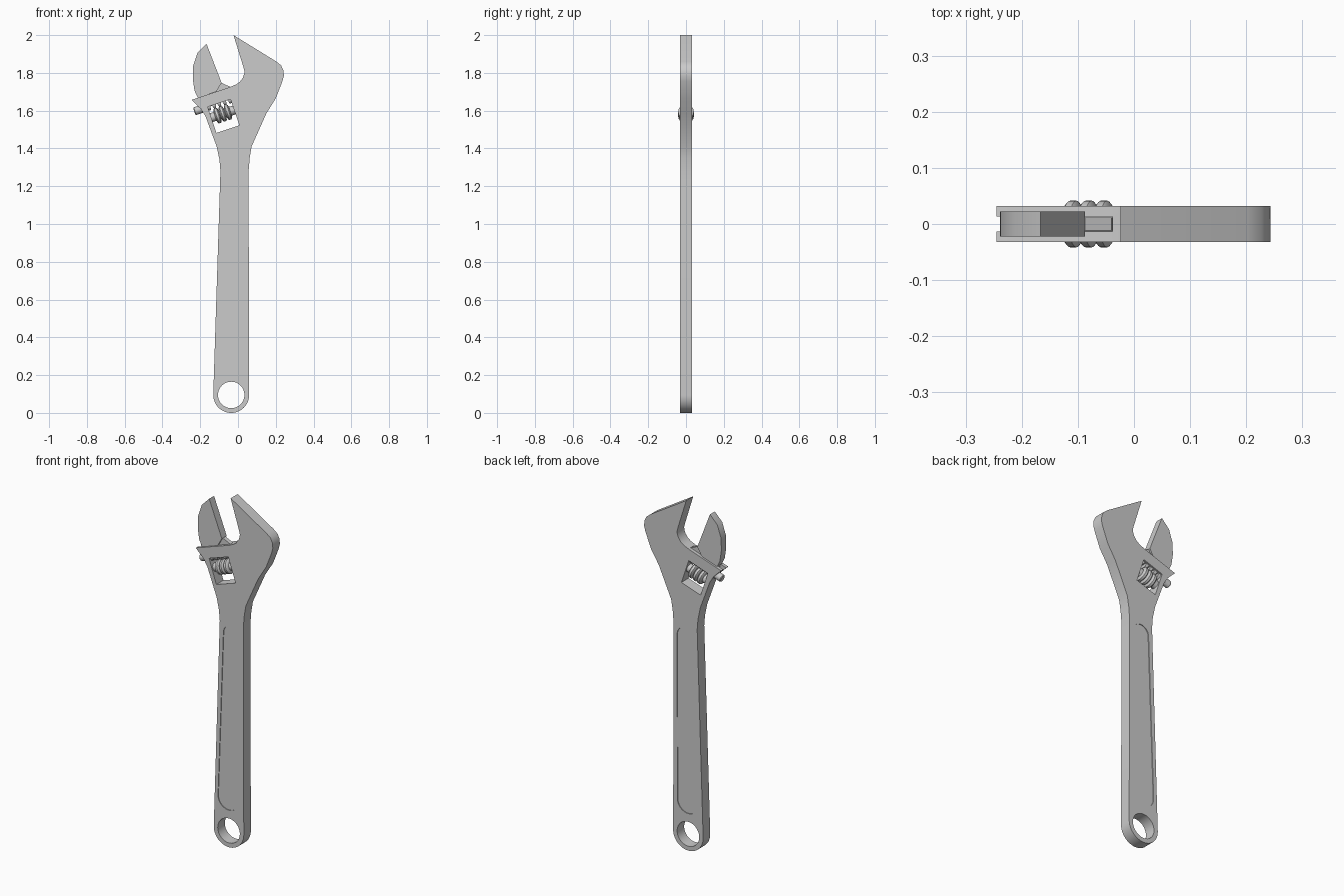
import bpy, bmesh
from math import pi, sin, cos, radians
from mathutils import Matrix

if "Cube" in bpy.data.objects:
    bpy.data.objects.remove(bpy.data.objects["Cube"])

# Slanted frame of the adjusting mechanism: local x = slide direction, local z = up
SLANT = Matrix.Translation((-0.10, 0, 1.64)) @ Matrix.Rotation(radians(-18.5), 4, 'Y')
FLAT = Matrix.Identity(4)


def finish(bm, name, matrix):
    bmesh.ops.transform(bm, matrix=matrix, verts=bm.verts)
    bmesh.ops.recalc_face_normals(bm, faces=bm.faces)
    me = bpy.data.meshes.new(name)
    bm.to_mesh(me)
    bm.free()
    ob = bpy.data.objects.new(name, me)
    bpy.context.collection.objects.link(ob)
    return ob


def prism(name, pts, y0, y1, matrix=FLAT):
    """Extrude an x-z outline from y0 to y1."""
    bm = bmesh.new()
    face = bm.faces.new([bm.verts.new((x, y0, z)) for x, z in pts])
    new = bmesh.ops.extrude_face_region(bm, geom=[face])['geom']
    verts = [g for g in new if isinstance(g, bmesh.types.BMVert)]
    bmesh.ops.translate(bm, vec=(0, y1 - y0, 0), verts=verts)
    return finish(bm, name, matrix)


def lathe_x(name, profile, z, n=32, matrix=SLANT):
    """Spin (x, radius) points around an axis along local x at height z."""
    bm = bmesh.new()
    rings = [[bm.verts.new((x, r * cos(2 * pi * i / n), z + r * sin(2 * pi * i / n)))
              for i in range(n)] for x, r in profile]
    for a, b in zip(rings, rings[1:]):
        for i in range(n):
            j = (i + 1) % n
            bm.faces.new((a[i], a[j], b[j], b[i]))
    bm.faces.new(rings[0])
    bm.faces.new(rings[-1])
    return finish(bm, name, matrix)


def arc(cx, cz, r, a0, a1, n=24):
    return [(cx + r * cos(radians(a0 + (a1 - a0) * i / n)),
             cz + r * sin(radians(a0 + (a1 - a0) * i / n))) for i in range(n + 1)]


def cut(ob, cutter):
    cutter.hide_render = True
    mod = ob.modifiers.new('cut', 'BOOLEAN')
    mod.operation, mod.solver, mod.object = 'DIFFERENCE', 'EXACT', cutter
    bpy.context.view_layer.objects.active = ob
    bpy.ops.object.modifier_apply(modifier=mod.name)
    bpy.data.objects.remove(cutter, do_unlink=True)


def box_pts(x0, x1, z0, z1):
    return [(x0, z0), (x1, z0), (x1, z1), (x0, z1)]


# Handle, head and fixed jaw
outline = [(-0.024, 2.0), (0.203, 1.86), (0.228, 1.84), (0.24, 1.815), (0.243, 1.785),
           (0.235, 1.755), (0.20, 1.665), (0.15, 1.585), (0.072, 1.41), (0.062, 1.35),
           (0.056, 1.28), (0.056, 1.22)]
outline += arc(-0.036, 0.095, 0.095, 0, -180)
outline += [(-0.093, 1.28), (-0.098, 1.34), (-0.113, 1.41), (-0.172, 1.57), (-0.197, 1.61),
            (-0.245, 1.657), (-0.04, 1.726), (-0.008, 1.74), (0.012, 1.755), (0.026, 1.775),
            (0.033, 1.795), (0.034, 1.81), (0.029, 1.83)]
body = prism('wrench_body', outline, -0.032, 0.032)

# Hanging hole, worm window, rod bore and slide slot
cut(body, prism('hole', arc(-0.036, 0.095, 0.07, 0, 352.5, 47), -0.1, 0.1))
cut(body, prism('window', box_pts(-0.064, 0.064, -0.145, 0), -0.1, 0.1, SLANT))
cut(body, lathe_x('bore', [(-0.25, 0.023), (0.09, 0.023)], 0))
cut(body, prism('slot', box_pts(-0.25, 0.086, 0.003, 0.09), -0.013, 0.013, SLANT))

# Shallow grip panels on both faces
panel = arc(-0.036, 0.28, 0.068, 0, -180) + arc(-0.018, 1.22, 0.052, 180, 0)
for side in (-1, 1):
    cut(body, prism('panel', panel, side * 0.028, side * 0.05))

# Moving jaw and the neck that runs in the slot
jaw = prism('moving_jaw', [(-0.167, 1.955), (-0.214, 1.907), (-0.238, 1.835), (-0.239, 1.765),
                           (-0.23, 1.705), (-0.212, 1.668), (-0.114, 1.702), (-0.087, 1.748)],
            -0.022, 0.022)
neck = prism('jaw_neck', [(-0.11, 0.008), (0.084, 0.008), (0.084, 0.062), (0.046, 0.098),
                          (-0.09, 0.07)], -0.012, 0.012, SLANT)

# Slide rod with rack teeth on its underside
rod = lathe_x('slide_rod', [(-0.139, 0.017), (-0.135, 0.021), (0.086, 0.021)], 0)
PITCH = 0.029
for k in range(4):
    u = (k - 1.5) * PITCH
    cut(rod, prism('gap', [(u - 0.011, -0.03), (u + 0.011, -0.03), (u + 0.004, 0.001),
                           (u - 0.004, 0.001)], -0.05, 0.05, SLANT))

# Knurled worm: core with end collars and three rounded ridges
profile = [(-0.066, 0.024), (-0.052, 0.024)]
for k in (-1, 0, 1):
    u = k * PITCH
    profile += [(u - 0.0135, 0.025), (u - 0.011, 0.036), (u - 0.006, 0.0415),
                (u + 0.006, 0.0415), (u + 0.011, 0.036), (u + 0.0135, 0.025)]
profile += [(0.052, 0.024), (0.066, 0.024)]
worm = lathe_x('worm_screw', profile, -0.06)

# Smooth shading with crisp edges
bpy.ops.object.select_all(action='DESELECT')
for ob in (body, jaw, neck, rod, worm):
    ob.select_set(True)
bpy.context.view_layer.objects.active = body
bpy.ops.object.shade_smooth_by_angle(angle=radians(30))
